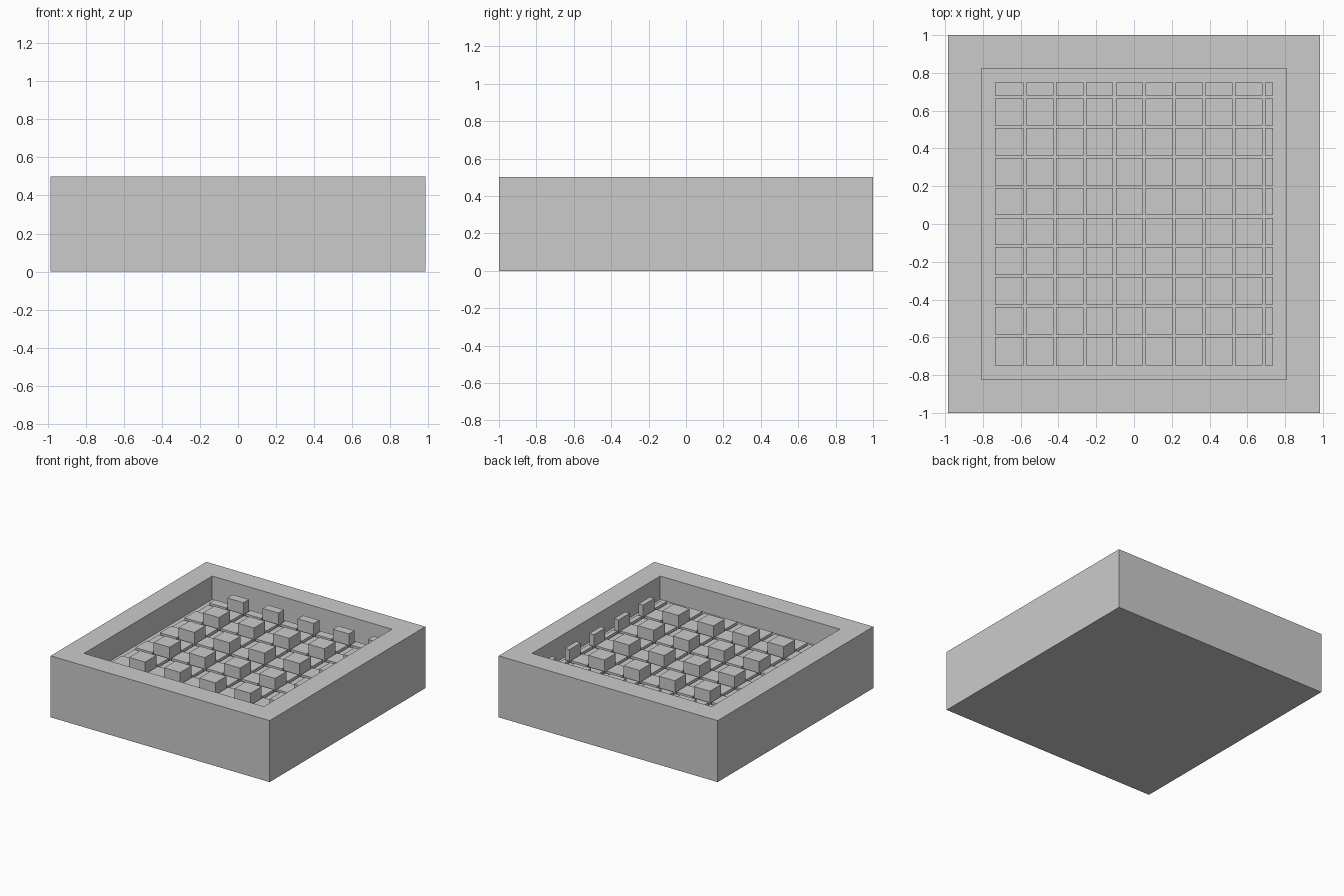
import bpy
import bmesh
from mathutils import Matrix, Vector

cube = bpy.data.objects.get("Cube")
if cube:
    bpy.data.objects.remove(cube, do_unlink=True)

GREY = (0.6, 0.6, 0.6, 1.0)
stone = bpy.data.materials.new("plain_grey")
stone.use_nodes = True
stone.diffuse_color = GREY
stone.node_tree.nodes["Principled BSDF"].inputs["Base Color"].default_value = GREY

OUTER = Vector((0.985, 1.0))    # half size of the tray
INNER = Vector((0.735, 0.75))   # half size of the recess
TOP, FLOOR = 0.5, 0.31
CELLS, PITCH, GAP = 10, 0.158, 0.014
LEVELS = (0.345, 0.355, 0.44)   # cell height by number of odd indices


def add_box(bm, low, high):
    low, high = Vector(low), Vector(high)
    move = Matrix.Translation((low + high) / 2)
    bmesh.ops.create_cube(bm, size=1, matrix=move @ Matrix.Diagonal((*(high - low), 1)))


def finish(bm, name):
    mesh = bpy.data.meshes.new(name)
    bm.normal_update()
    bm.to_mesh(mesh)
    bm.free()
    mesh.materials.append(stone)
    obj = bpy.data.objects.new(name, mesh)
    bpy.context.collection.objects.link(obj)
    return obj


# Tray: a slab whose top is inset and pushed down into a recess
bm = bmesh.new()
add_box(bm, (-OUTER.x, -OUTER.y, 0), (OUTER.x, OUTER.y, TOP))
bm.normal_update()
top = max(bm.faces, key=lambda f: f.calc_center_median().z)
bmesh.ops.inset_region(bm, faces=[top], thickness=OUTER.x - INNER.x)
pit = bmesh.ops.extrude_face_region(bm, geom=[top])["geom"]
bmesh.ops.delete(bm, geom=[top], context='FACES_ONLY')
for v in (g for g in pit if isinstance(g, bmesh.types.BMVert)):
    v.co.z = FLOOR
bmesh.ops.recalc_face_normals(bm, faces=bm.faces)
finish(bm, "tray")


def span(index, half):
    """Extent of one cell, cut off at the far wall of the recess."""
    start = -half + index * PITCH
    low = start + (GAP / 2 if index else 0)
    return low, min(start + PITCH - GAP / 2, half)


# Floor tiles and raised blocks: every second cell both ways stands tall
tiles, blocks = bmesh.new(), bmesh.new()
for i in range(CELLS):
    for j in range(CELLS):
        odd = i % 2 + j % 2
        x0, x1 = span(i, INNER.x)
        y0, y1 = span(j, INNER.y)
        add_box(blocks if odd == 2 else tiles, (x0, y0, FLOOR - 0.01), (x1, y1, LEVELS[odd]))
finish(tiles, "floor_tiles")
finish(blocks, "raised_blocks")
